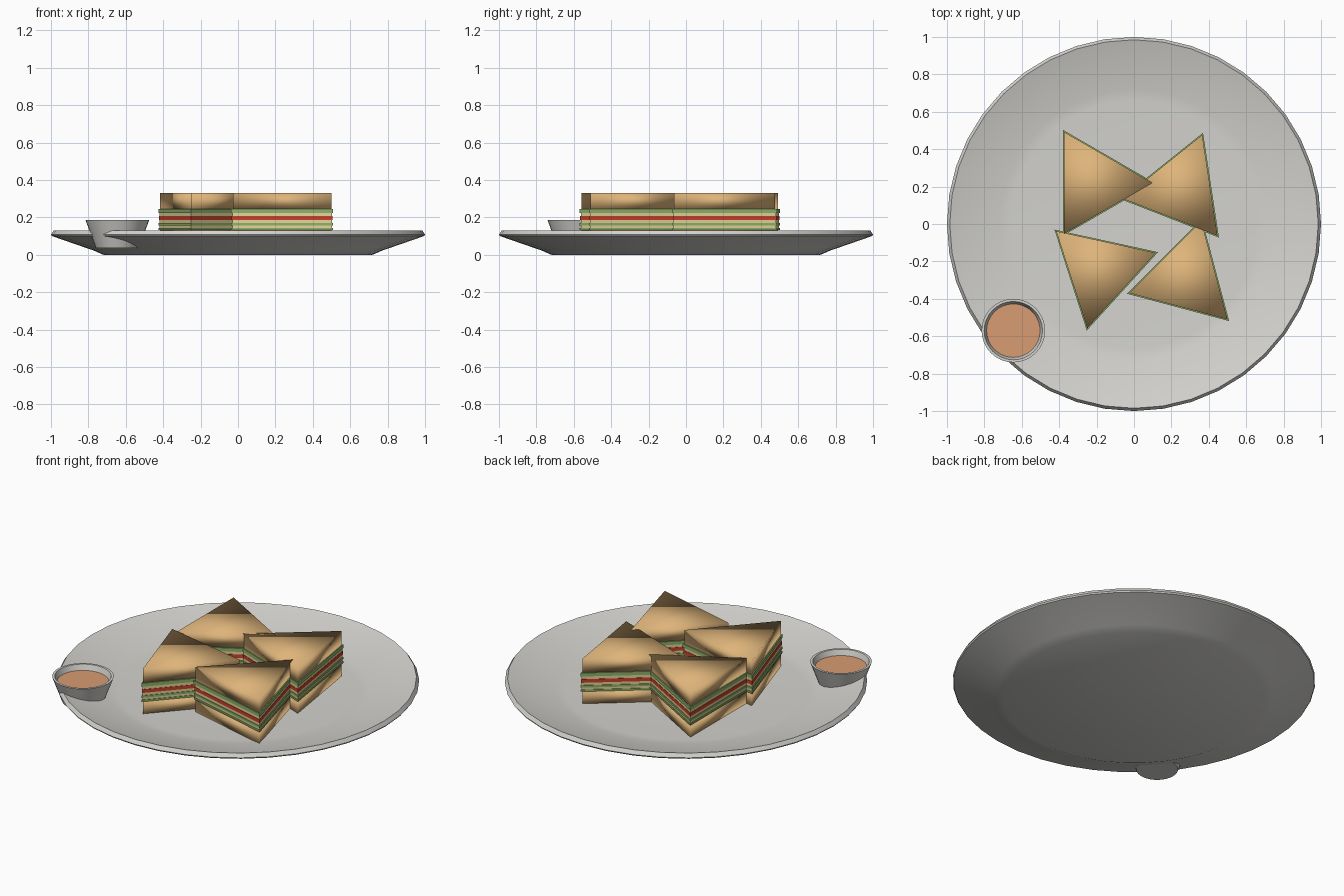
import bpy, bmesh, math

if "Cube" in bpy.data.objects:
    bpy.data.objects.remove(bpy.data.objects["Cube"])


def material(name, rgb):
    lin = [((c / 255 + 0.055) / 1.055) ** 2.4 for c in rgb]
    m = bpy.data.materials.new(name)
    m.diffuse_color = (*lin, 1)
    m.use_nodes = True
    m.node_tree.nodes["Principled BSDF"].inputs["Base Color"].default_value = m.diffuse_color
    return m


CERAMIC = material("pale_ceramic", (212, 211, 207))
BREAD = material("toasted_bread", (222, 180, 122))
LETTUCE = material("lettuce_green", (140, 178, 108))
CHEESE = material("cheese_cream", (232, 212, 150))
TOMATO = material("tomato_red", (200, 64, 44))
SAUCE = material("orange_sauce", (216, 156, 115))


def make_object(name, bm, mat, loc=(0, 0, 0), sharp_angle=None):
    bmesh.ops.recalc_face_normals(bm, faces=bm.faces)
    mesh = bpy.data.meshes.new(name)
    bm.to_mesh(mesh)
    bm.free()
    mesh.materials.append(mat)
    ob = bpy.data.objects.new(name, mesh)
    ob.location = loc
    bpy.context.collection.objects.link(ob)
    if sharp_angle is not None:
        bpy.ops.object.select_all(action='DESELECT')
        ob.select_set(True)
        bpy.context.view_layer.objects.active = ob
        bpy.ops.object.shade_smooth_by_angle(angle=math.radians(sharp_angle))
    return ob


def lathe(name, profile, mat, sides=32, loc=(0, 0, 0)):
    """Revolve (radius, z) points; the end points are closed with flat caps."""
    bm = bmesh.new()
    rings = []
    for r, z in profile:
        rings.append([bm.verts.new((r * math.cos(2 * math.pi * i / sides),
                                    r * math.sin(2 * math.pi * i / sides), z))
                      for i in range(sides)])
    for a, b in zip(rings, rings[1:]):
        for i in range(sides):
            j = (i + 1) % sides
            bm.faces.new((a[i], a[j], b[j], b[i]))
    bm.faces.new(rings[0])
    bm.faces.new(rings[-1])
    return make_object(name, bm, mat, loc, 35)


def triangle_slab(name, centre, angle, radius, z0, z1, mat, smooth):
    """Equilateral triangular slab with one corner pointing along angle."""
    bm = bmesh.new()
    pts = [(centre[0] + radius * math.cos(angle + k * 2 * math.pi / 3),
            centre[1] + radius * math.sin(angle + k * 2 * math.pi / 3)) for k in range(3)]
    low = [bm.verts.new((x, y, z0)) for x, y in pts]
    top = [bm.verts.new((x, y, z1)) for x, y in pts]
    bm.faces.new(low)
    bm.faces.new(top)
    for i in range(3):
        j = (i + 1) % 3
        bm.faces.new((low[i], low[j], top[j], top[i]))
    for f in bm.faces:
        f.smooth = smooth
    make_object(name, bm, mat)


# Shallow plate with a flared rim
lathe("plate", [(0.72, 0), (0.77, 0.022), (0.995, 0.10), (1.0, 0.108), (0.985, 0.13),
                (0.972, 0.126), (0.72, 0.06), (0.66, 0.056)], CERAMIC, 40)

# Dip cup at the rim, with its sauce
CUP = (-0.645, -0.57, 0)
lathe("dip_cup", [(0.115, 0.035), (0.17, 0.185), (0.156, 0.185), (0.135, 0.125)],
      CERAMIC, 32, CUP)
lathe("dip_sauce", [(0.132, 0.12), (0.143, 0.153)], SAUCE, 32, CUP)

# Layers of one sandwich: name, corner radius, bottom, top, colour, smooth
LAYERS = [
    ("bottom_bread", 0.315, 0.050, 0.132, BREAD, True),
    ("bottom_lettuce", 0.326, 0.132, 0.143, LETTUCE, False),
    ("bottom_cheese", 0.319, 0.143, 0.156, CHEESE, False),
    ("middle_lettuce", 0.326, 0.156, 0.169, LETTUCE, False),
    ("middle_cheese", 0.319, 0.169, 0.185, CHEESE, False),
    ("tomato", 0.323, 0.185, 0.206, TOMATO, False),
    ("top_cheese", 0.319, 0.206, 0.224, CHEESE, False),
    ("top_lettuce", 0.327, 0.224, 0.245, LETTUCE, False),
    ("top_bread", 0.315, 0.245, 0.330, BREAD, True),
]

# Four sandwiches: centre and a point one corner aims at
SANDWICHES = [
    ((-0.217, 0.22), (0.109, 0.22)),
    ((0.25, 0.183), (0.37, 0.49)),
    ((-0.183, -0.25), (0.13, -0.15)),
    ((0.278, -0.288), (0.51, -0.52)),
]
for n, (c, p) in enumerate(SANDWICHES, 1):
    ang = math.atan2(p[1] - c[1], p[0] - c[0])
    for name, r, z0, z1, mat, smooth in LAYERS:
        triangle_slab(f"sandwich_{n}_{name}", c, ang, r, z0, z1, mat, smooth)
